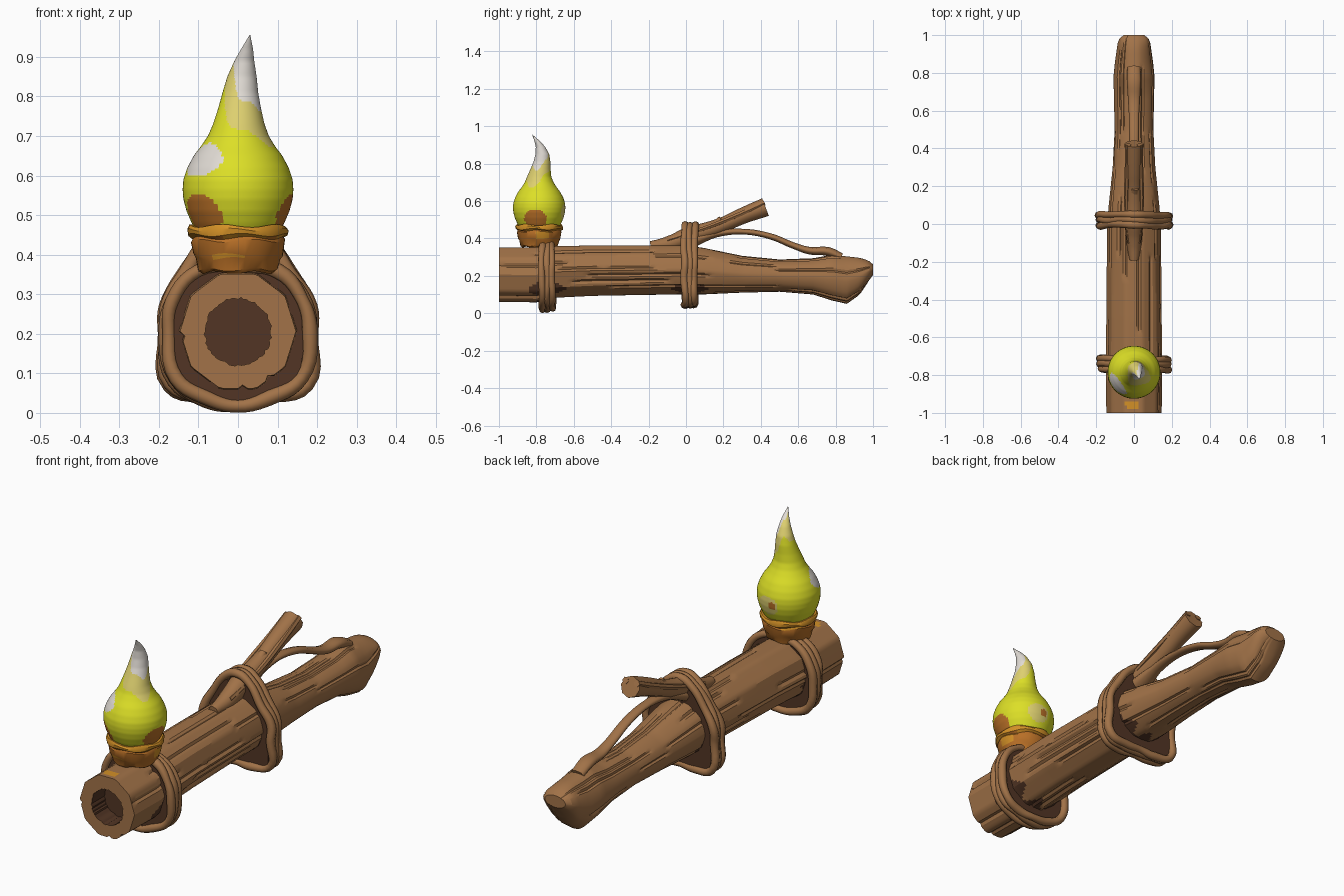
import bpy, bmesh, math, random
from mathutils import Vector
from math import sin, cos, pi, tau

random.seed(4)
cube = bpy.data.objects.get("Cube")
if cube:
    bpy.data.objects.remove(cube, do_unlink=True)


def material(name, rgb):
    m = bpy.data.materials.new(name)
    m.use_nodes = True
    m.diffuse_color = (*rgb, 1)
    bsdf = next(n for n in m.node_tree.nodes if n.type == 'BSDF_PRINCIPLED')
    bsdf.inputs["Base Color"].default_value = (*rgb, 1)
    bsdf.inputs["Roughness"].default_value = 0.8
    return m


WOOD = material("wood", (0.36, 0.17, 0.065))
DARK = material("dark wood", (0.085, 0.036, 0.018))
YELLOW = material("flame yellow", (0.72, 0.74, 0.02))
PALE = material("pale yellow", (0.73, 0.63, 0.16))
WHITE = material("flame white", (0.75, 0.71, 0.66))
RUST = material("rust orange", (0.48, 0.16, 0.02))
ORANGE = material("bright orange", (0.65, 0.28, 0.02))


def finish(obj, mats, angle):
    for m in mats:
        obj.data.materials.append(m)
    bpy.ops.object.select_all(action='DESELECT')
    obj.select_set(True)
    bpy.context.view_layer.objects.active = obj
    if obj.type == 'CURVE':
        bpy.ops.object.convert(target='MESH')
        obj = bpy.context.view_layer.objects.active
    bpy.ops.object.shade_smooth_by_angle(angle=math.radians(angle))
    return obj


def loft(name, rings, mats, rule=None, angle=35):
    """Skin a stack of rings, cap both ends, colour the faces by a rule."""
    bm = bmesh.new()
    vs = [[bm.verts.new(p) for p in ring] for ring in rings]
    n = len(vs[0])
    for a, b in zip(vs, vs[1:]):
        for j in range(n):
            k = (j + 1) % n
            bm.faces.new((a[j], a[k], b[k], b[j]))
    bm.faces.new(vs[0])
    bm.faces.new(vs[-1])
    bmesh.ops.recalc_face_normals(bm, faces=bm.faces)
    if rule:
        for f in bm.faces:
            f.material_index = mats.index(rule(f.calc_center_median(), f.normal))
    me = bpy.data.meshes.new(name)
    bm.to_mesh(me)
    bm.free()
    obj = bpy.data.objects.new(name, me)
    bpy.context.collection.objects.link(obj)
    return finish(obj, mats, angle)


def tube(name, points, mat, cyclic=False, sides=2, widen=1.0):
    """Round tube through (x, y, z, radius) points."""
    cu = bpy.data.curves.new(name, 'CURVE')
    cu.dimensions = '3D'
    cu.bevel_depth = 1.0
    cu.bevel_resolution = sides
    cu.resolution_u = 5
    cu.use_fill_caps = not cyclic
    sp = cu.splines.new('BEZIER')
    sp.bezier_points.add(len(points) - 1)
    for bp, (x, y, z, r) in zip(sp.bezier_points, points):
        bp.co = (x, y, z)
        bp.radius = r
        bp.handle_left_type = bp.handle_right_type = 'AUTO'
    sp.use_cyclic_u = cyclic
    obj = bpy.data.objects.new(name, cu)
    bpy.context.collection.objects.link(obj)
    obj.scale.x = widen
    return finish(obj, [mat], 50)


def sample(table, t):
    """Eased interpolation through rows of (key, values...)."""
    for a, b in zip(table, table[1:]):
        if t <= b[0]:
            u = max(0, (t - a[0]) / (b[0] - a[0]))
            return [p + (q - p) * u for p, q in zip(a[1:], b[1:])]
    return table[-1][1:]


# Log: y, bottom, top, half width
LOG = [(-1, .058, .355, .143), (-.8, .055, .356, .145), (-.7, .08, .362, .145),
       (-.5, .09, .366, .143), (0, .1, .366, .14), (.1, .1, .35, .132),
       (.3, .11, .308, .112), (.5, .115, .288, .102), (.68, .1, .295, .106),
       (.78, .068, .313, .108), (.86, .05, .305, .1), (.93, .1, .297, .09),
       (.975, .17, .283, .083), (1, .205, .262, .055)]
SIDES = 72
BANDS = (-.742, .02)
grooves = [(j, random.uniform(-1.1, .6), random.uniform(.2, .6))
           for j in range(1, SIDES, 3) for _ in range(2)]


def log_ring(y):
    lo, hi, w = sample(LOG, y)
    ring = []
    for j in range(SIDES):
        a = tau * j / SIDES
        facet = cos(pi / 10) / cos(a % (tau / 10) - pi / 10)
        k = 1 + (facet - .975) * min(1, max(.2, .6 - y))
        if any(g == j and s < y < s + d for g, s, d in grooves):
            k -= .06
        ring.append((cos(a) * w * k, y, (lo + hi) / 2 + sin(a) * (hi - lo) / 2 * k))
    return ring


def log_rule(c, n):
    hole = math.hypot(c.x, c.z - .205) < .088 and c.y < -.8
    if hole:
        return DARK
    ang = math.atan2(c.z - .2, c.x)
    reach = .065 + .035 * sin(ang * 7 + c.y)
    if c.z < .19 and any(abs(c.y - b) < reach for b in BANDS):
        return DARK
    # Small ember mark on top of the open end
    if c.z > .32 and math.hypot((c.x + .01) / .04, (c.y + .955) / .025) < 1 and n.z > .5:
        return ORANGE
    return WOOD


hole_edge = [.084 + random.uniform(-.003, .003) for _ in range(SIDES)]
hole = [[(cos(tau * j / SIDES) * r, y, .205 + sin(tau * j / SIDES) * r)
         for j, r in enumerate(hole_edge)] for y in (-.9, -1)]
stations = [-1 + i * .02 for i in range(100)] + [.99, 1]
loft("log", hole + [log_ring(y) for y in stations], [WOOD, DARK, ORANGE], log_rule, 28)

# Rope bands with a dark backing that fills the gap to the log
OUTLINES = {
    "front": [(0, .372), (.1, .355), (.165, .28), (.178, .2), (.158, .085), (.08, .035), (0, .022)],
    "middle": [(0, .468), (.065, .44), (.13, .355), (.178, .27), (.18, .2), (.17, .07), (.08, .048), (0, .05)]}
for (place, half), y0 in zip(OUTLINES.items(), BANDS):
    outline = half + [(-x, z) for x, z in half[-2:0:-1]]
    for i, dy in enumerate((-.026, 0, .026)):
        pts = [(x * (1 + random.uniform(-.02, .03)), y0 + dy + random.uniform(-.006, .006),
                z + random.uniform(-.005, .005), random.uniform(.016, .021)) for x, z in outline]
        tube(f"{place}_rope_{i + 1}", pts, WOOD, True)
    backing = [(x * .97, min(z, .36 if place == "front" else .43)) for x, z in outline]
    loft(f"{place}_rope_backing", [[(x, y0 + d, z) for x, z in backing] for d in (-.03, .03)],
         [WOOD, DARK], lambda c, n: DARK)

# Side branch and its thin twig
tube("branch", [(0, -.19, .36, .025), (0, -.09, .372, .042), (0, .02, .415, .05), (0, .12, .445, .044),
                (0, .2, .475, .04), (0, .3, .52, .043), (0, .425, .568, .05)], WOOD, sides=2)
tube("branch_knot", [(0, .15, .46, .03), (.005, .19, .505, .018)], WOOD)
tube("twig", [(0, .03, .385, .035), (0, .16, .425, .019), (0, .3, .437, .015), (0, .45, .412, .016),
              (0, .58, .36, .017), (0, .66, .335, .02), (0, .76, .33, .024), (0, .83, .3, .022)],
     WOOD, widen=1.6)
for s in (-1, 1):
    tube(f"branch_bark_{s}", [(s * .025, -.1, .39, .012), (s * .04, .1, .455, .012),
                              (s * .035, .3, .535, .014), (s * .03, .42, .59, .016)], WOOD, sides=1)

# Cup holding the flame
CY = -.785
CUP = [(.09, .355), (.1, .362), (.107, .39), (.113, .4), (.119, .435), (.115, .442),
       (.126, .45), (.128, .463), (.122, .473), (.1, .47)]


def cup_rule(c, n):
    ang = math.atan2(c.y - CY, c.x)
    return ORANGE if c.z > .443 or abs(c.z - .42 - .02 * sin(ang)) < .012 and sin(ang * 3 + 1) > .3 else RUST


loft("cup", [[(r * cos(tau * j / 40), CY + r * sin(tau * j / 40), z + .004 * sin(j * tau / 8 + z * 90))
              for j in range(40)] for r, z in CUP], [RUST, ORANGE], cup_rule)

# Flame: z, radius, x centre, y centre
FLAME = [(.45, .1, 0, CY), (.48, .117, 0, CY), (.51, .13, 0, CY), (.54, .138, 0, CY), (.565, .14, 0, CY),
         (.59, .138, 0, CY), (.62, .128, 0, CY), (.65, .112, 0, CY), (.675, .093, 0, CY), (.7, .077, .001, CY),
         (.73, .065, .002, CY), (.77, .054, .004, -.778), (.81, .045, .006, -.77), (.85, .037, .01, -.768),
         (.89, .025, .016, -.778), (.92, .015, .023, -.795), (.955, .001, .03, -.822)]


def flame_rule(c, n):
    x0, y0 = sample(FLAME, c.z)[1:]
    d = Vector((c.x - x0, c.y - y0)).normalized()
    side = d.x * .8 - d.y * .6
    ang = math.atan2(d.y, d.x)

    def spot(deg, z, wide, tall):
        off = (ang - math.radians(deg) + pi) % tau - pi
        return (off / wide) ** 2 + ((c.z - z) / tall) ** 2 < 1

    if c.z > .85 - .08 * side + .01 * sin(ang * 5):
        return WHITE
    if c.z > .765 - .08 * side + .015 * sin(ang * 4):
        return PALE
    if spot(216, .64, .6, .042):
        return WHITE
    if spot(-10, .5, .5, .055) or spot(222, .495, .5, .058) or spot(92, .55, .14, .018):
        return RUST
    if spot(82, .545, .4, .045):
        return PALE
    return YELLOW


flame_z = [.45 + .505 * i / 84 for i in range(85)]
rings = []
for z in flame_z:
    r, x, y = sample(FLAME, z)
    rings.append([(x + r * cos(tau * j / 80), y + r * sin(tau * j / 80), z) for j in range(80)])
loft("flame", rings, [YELLOW, PALE, WHITE, RUST], flame_rule, 60)
